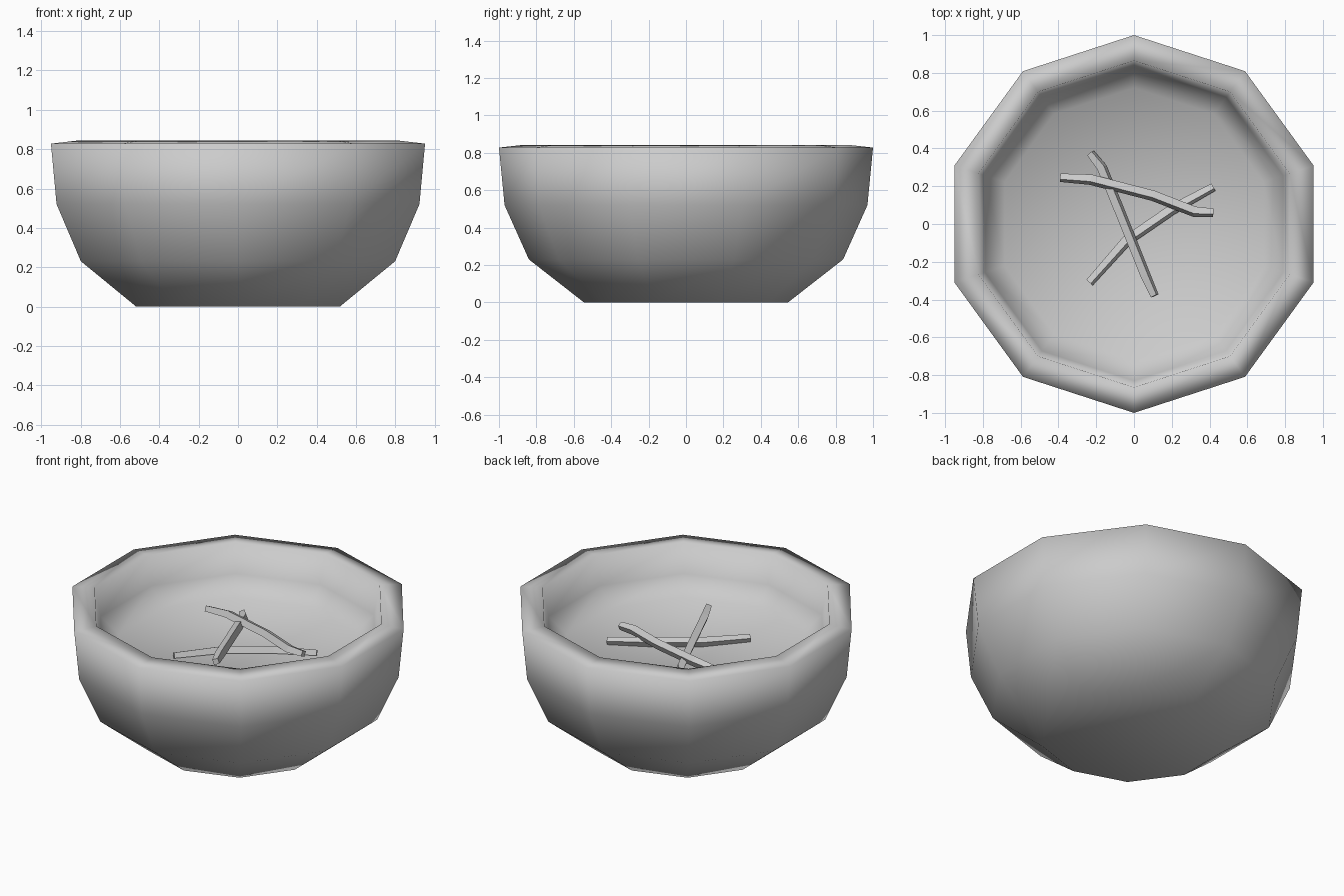
import bpy, bmesh, math
from mathutils import Vector

if "Cube" in bpy.data.objects:
    bpy.data.objects.remove(bpy.data.objects["Cube"])

SIDES = 10


def make_object(name, bm, smooth):
    bmesh.ops.recalc_face_normals(bm, faces=bm.faces)
    mesh = bpy.data.meshes.new(name)
    bm.to_mesh(mesh)
    bm.free()
    for p in mesh.polygons:
        p.use_smooth = smooth
    obj = bpy.data.objects.new(name, mesh)
    bpy.context.collection.objects.link(obj)
    return obj


def skin(name, rings, smooth):
    """Join equal-sized rings of points into a closed, capped tube."""
    bm = bmesh.new()
    loops = [[bm.verts.new(p) for p in ring] for ring in rings]
    n = len(loops[0])
    for a, b in zip(loops, loops[1:]):
        for i in range(n):
            j = (i + 1) % n
            bm.faces.new((a[i], a[j], b[j], b[i]))
    bm.faces.new(loops[0])
    bm.faces.new(loops[-1])
    return make_object(name, bm, smooth)


# Bowl: outer wall, rim, inner wall, then the flat filling (radius, height)
profile = [(0.545, 0), (0.84, 0.23), (0.97, 0.52), (1.0, 0.828),
           (0.865, 0.843), (0.83, 0.66), (0.72, 0.56)]
angles = [math.pi / 2 + math.tau * i / SIDES for i in range(SIDES)]
skin("bowl", [[(r * math.cos(a), r * math.sin(a), z) for a in angles]
              for r, z in profile], True)


def stick(name, path, roll, size=0.042):
    """Square bar swept along a slightly bent path, tapered at both ends."""
    pts = [Vector(p) for p in path]
    rings = []
    for i, p in enumerate(pts):
        d = (pts[min(i + 1, len(pts) - 1)] - pts[max(i - 1, 0)]).normalized()
        side = d.cross(Vector((0, 0, 1))).normalized()
        up = side.cross(d)
        r = size * math.sqrt(0.5) * (0.8 if i in (0, len(pts) - 1) else 1)
        rings.append([p + side * r * math.cos(roll + k * math.pi / 2)
                      + up * r * math.sin(roll + k * math.pi / 2) for k in range(4)])
    skin(name, rings, False)


# Three crossed sticks lying on the filling
stick("stick_low", [(-0.235, -0.31, 0.58), (-0.04, -0.09, 0.585),
                    (0.20, 0.075, 0.585), (0.42, 0.195, 0.58)], math.radians(70))
stick("stick_middle", [(-0.23, 0.375, 0.59), (-0.17, 0.30, 0.605), (-0.08, 0.08, 0.625),
                       (0.06, -0.27, 0.65), (0.11, -0.38, 0.66)], math.radians(25))
stick("stick_top", [(-0.39, 0.245, 0.625), (-0.23, 0.235, 0.635), (0.10, 0.15, 0.63),
                    (0.32, 0.065, 0.625), (0.42, 0.06, 0.625)], math.radians(70))
